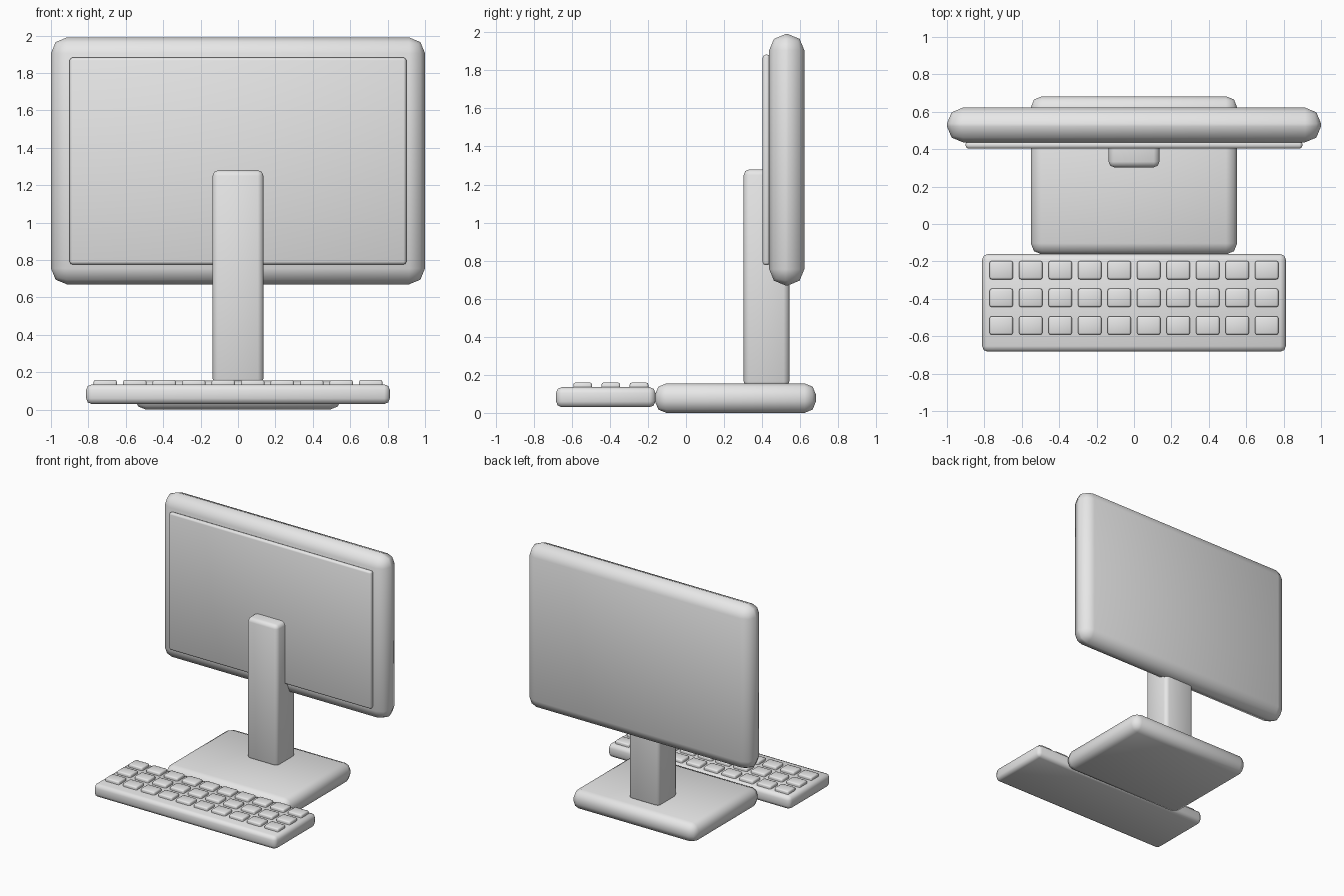
import bpy

cube = bpy.data.objects.get("Cube")
if cube:
    bpy.data.objects.remove(cube, do_unlink=True)

grey = bpy.data.materials.new("light_grey")
grey.use_nodes = True
grey.diffuse_color = (0.8, 0.8, 0.8, 1)
grey.node_tree.nodes["Principled BSDF"].inputs["Base Color"].default_value = (0.8, 0.8, 0.8, 1)


def soft_box(name, x, y, z, bevel):
    """Rounded box spanning the given (min, max) ranges."""
    spans = (x, y, z)
    bpy.ops.mesh.primitive_cube_add(size=1, location=[(a + b) / 2 for a, b in spans])
    obj = bpy.context.object
    obj.name = name
    obj.scale = [b - a for a, b in spans]
    bpy.ops.object.transform_apply(location=False, rotation=False, scale=True)
    obj.data.materials.append(grey)
    obj.data.shade_smooth()
    mod = obj.modifiers.new("rounded_edges", 'BEVEL')
    mod.width = bevel
    mod.segments = 2
    mod.limit_method = 'NONE'
    return obj


# Display
soft_box("monitor_case", (-1, 1), (0.437, 0.622), (0.67, 1.99), 0.085)
soft_box("screen", (-0.9, 0.9), (0.403, 0.443), (0.776, 1.882), 0.015)

# Stand
soft_box("stand_column", (-0.136, 0.136), (0.303, 0.543), (0.135, 1.28), 0.03)
soft_box("stand_base", (-0.552, 0.552), (-0.163, 0.683), (0, 0.155), 0.06)

# Keyboard with three rows of ten keys
soft_box("keyboard", (-0.812, 0.812), (-0.683, -0.161), (0.03, 0.135), 0.03)
for row in range(3):
    for col in range(10):
        cx = (col - 4.5) * 0.1577
        cy = -0.247 - row * 0.148
        soft_box(f"key_{row + 1}_{col + 1}", (cx - 0.062, cx + 0.062),
                 (cy - 0.049, cy + 0.049), (0.108, 0.159), 0.01)
